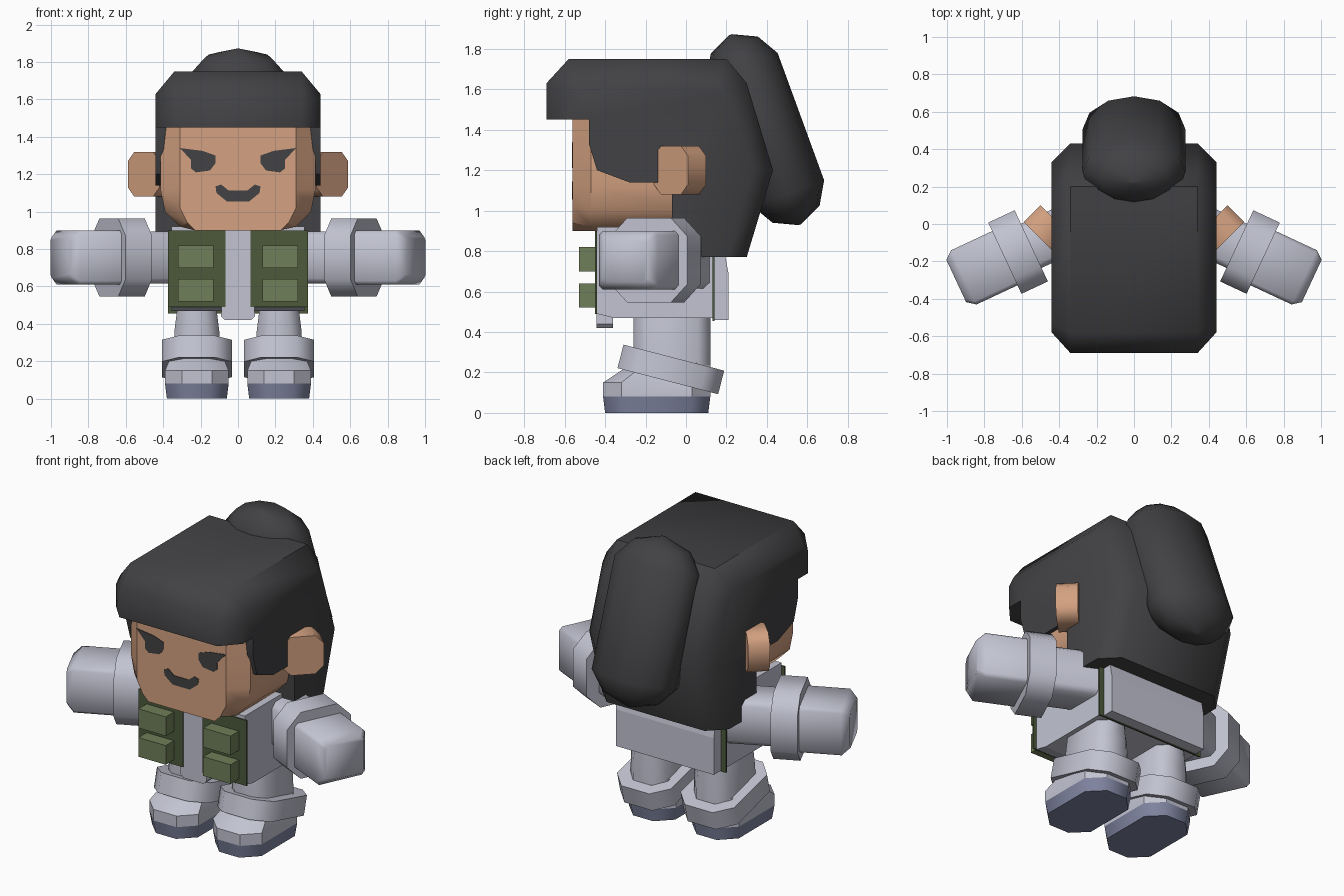
import bpy, bmesh, math
from mathutils import Vector, Matrix

if "Cube" in bpy.data.objects:
    bpy.data.objects.remove(bpy.data.objects["Cube"])


def material(name, rgb):
    m = bpy.data.materials.new(name)
    m.diffuse_color = (*rgb, 1)
    m.use_nodes = True
    m.node_tree.nodes["Principled BSDF"].inputs["Base Color"].default_value = m.diffuse_color
    return m


HAIR = material("charcoal", (0.054, 0.054, 0.058))
SKIN = material("skin", (0.66, 0.36, 0.22))
GREY = material("pale_grey", (0.54, 0.55, 0.64))
SOLE = material("slate_blue", (0.21, 0.23, 0.35))
VEST = material("dark_green", (0.072, 0.10, 0.043))
POCKET = material("light_green", (0.16, 0.21, 0.10))


def loft(name, rings, mat, angle=0, mat4=None, sx=1):
    """Bridge rings of equal length, cap both ends; sx=-1 mirrors across x."""
    bm = bmesh.new()
    vs = []
    for ring in rings:
        row = []
        for p in ring:
            v = Vector(p)
            if mat4:
                v = mat4 @ v
            row.append(bm.verts.new((v.x * sx, v.y, v.z)))
        vs.append(row)
    n = len(vs[0])
    for a, b in zip(vs, vs[1:]):
        for i in range(n):
            j = (i + 1) % n
            bm.faces.new((a[i], a[j], b[j], b[i]))
    bm.faces.new(vs[0][::-1])
    bm.faces.new(vs[-1])
    bmesh.ops.remove_doubles(bm, verts=bm.verts, dist=1e-4)
    bmesh.ops.recalc_face_normals(bm, faces=bm.faces)
    me = bpy.data.meshes.new(name)
    bm.to_mesh(me)
    bm.free()
    me.materials.append(mat)
    ob = bpy.data.objects.new(name, me)
    bpy.context.collection.objects.link(ob)
    if angle:
        bpy.ops.object.select_all(action='DESELECT')
        ob.select_set(True)
        bpy.context.view_layer.objects.active = ob
        bpy.ops.object.shade_smooth_by_angle(angle=math.radians(angle))
    return ob


def octo(a, b, c, z=0, ca=0, cb=0):
    """Rectangle of half sizes a, b with corners cut by c, at height z."""
    q = [(a, -b + c), (a, b - c), (a - c, b), (-a + c, b),
         (-a, b - c), (-a, -b + c), (-a + c, -b), (a - c, -b)]
    return [(x + ca, y + cb, z) for x, y in q]


def box(name, x0, x1, y0, y1, z0, z1, mat, sx=1):
    ring = [(x0, y0), (x1, y0), (x1, y1), (x0, y1)]
    return loft(name, [[(x, y, z) for x, y in ring] for z in (z0, z1)], mat, sx=sx)


# Hair: side profile, inset on the outer sides to chamfer the rim
mid = [(-.69, 1.45), (-.69, 1.63), (-.58, 1.75), (.20, 1.75), (.30, 1.63), (.43, 1.20),
       (.30, .77), (-.07, .77), (-.07, 1.14), (-.28, 1.14), (-.44, 1.20), (-.48, 1.33), (-.48, 1.45)]
rim = [(-.58, 1.45), (-.58, 1.59), (-.54, 1.63), (.16, 1.63), (.20, 1.58), (.33, 1.20),
       (.20, .77)] + mid[7:]
loft("hair", [[(x, y, z) for y, z in p] for x, p in
              ((-.44, rim), (-.34, mid), (.34, mid), (.44, rim))], HAIR, 50)

# Hair tail: tapered capsule leaning back
tail = Matrix.Translation((0, .22, 1.87)) @ Matrix(
    ((1, 0, 0, 0), (0, .939, .343, 0), (0, .343, -.939, 0), (0, 0, 0, 1)))
rings = []
for t, s in ((0, .04), (.055, .66), (.165, 1), (.835, 1), (.945, .66), (1, .04)):
    rings.append([(.275 * s * math.sin(k * math.pi / 6), .188 * s * math.cos(k * math.pi / 6), t)
                  for k in range(12)])
loft("hair_tail", rings, HAIR, 40, tail)

# Head: rounded jaw outline with chamfered front
half = [(.39, 1.50), (.415, 1.28), (.415, 1.12), (.39, 1.0), (.31, .92), (.22, .90)]
front = [(.31, 1.50), (.31, 1.28), (.31, 1.12), (.31, 1.02), (.27, .94), (.23, .90)]


def both(h):
    return h + [(-x, z) for x, z in reversed(h)]


loft("head", [[(x, y, z) for x, z in both(p)] for y, p in
              ((-.56, front), (-.47, half), (0, half))], SKIN, 35)

# Painted face: thin eye and mouth plates
eye = [(.31, 1.34), (.19, 1.325), (.12, 1.30), (.12, 1.26), (.15, 1.22),
       (.225, 1.21), (.25, 1.23), (.25, 1.275)]
mouth = [(.05, 1.113), (.09, 1.145), (.12, 1.135), (.115, 1.10), (.06, 1.055)]
for sx, side in ((1, "right"), (-1, "left")):
    loft("eye_" + side, [[(x, y, z) for x, z in eye] for y in (-.564, -.558)], HAIR, sx=sx)
loft("mouth", [[(x, y, z) for x, z in both(mouth)] for y in (-.564, -.558)], HAIR)

# Torso, centre strip and back slab
loft("torso", [[(x, y, z) for y, z in
                ((-.44, .49), (-.44, .92), (.13, .92), (.13, .47), (-.36, .47))]
               for x in (-.355, .355)], GREY)
loft("centre_strip", [[(x, y, z) for x, z in
                       ((-.08, .92), (.08, .92), (.09, .44), (.07, .42), (-.07, .42), (-.09, .44))]
                      for y in (-.442, -.36)], GREY)
loft("back_slab", [[(x, y, z) for y, z in
                    ((.14, .46), (.14, .90), (.17, .90), (.21, .69), (.21, .46))]
                   for x in (-.34, .34)], GREY)
box("vest_back", -.375, .375, .131, .14, .455, .90, VEST)

# Ear frame, arm frame and knee-band tilt
ear = Matrix.Translation((.46, -.03, 1.20)) @ Matrix.Rotation(math.radians(45), 4, 'Z') \
    @ Matrix.Rotation(math.radians(90), 4, 'X')
arm = Matrix.Translation((.62, -.15, .755)) @ Matrix.Rotation(math.radians(-25), 4, 'Z') \
    @ Matrix.Rotation(math.radians(90), 4, 'Y')
band = Matrix.Translation((.22, -.075, .215)) @ Matrix.Rotation(math.radians(-14.5), 4, 'X')

for sx, side in ((1, "right"), (-1, "left")):
    # Ear
    loft("ear_" + side, [octo(.12, .12, .05, z) for z in (-.063, .063)], SKIN, 50, ear, sx)

    # Vest front and its two pockets
    box("vest_front_" + side, .067, .375, -.449, -.441, .49, .90, VEST, sx)
    for name, z in (("upper", .70), ("lower", .52)):
        box(f"pocket_{name}_{side}", .13, .32, -.53, -.449, z, z + .12, POCKET, sx)

    # Arm: sleeve, cuff and hand
    loft("sleeve_" + side, [octo(.14, .13, .03, z) for z in (-.36, 0)], GREY, 50, arm, sx)
    loft("cuff_" + side, [octo(.208, .21, .09, z) for z in (-.078, .078)], GREY, 50, arm, sx)
    loft("hand_" + side, [octo(.145, .16, .02, 0), octo(.145, .16, .02, .32),
                          octo(.11, .125, .02, .365)], GREY, 60, arm, sx)

    # Leg, knee band, boot and sole
    loft("leg_" + side, [octo(.125, .19, .06, .14, .22, -.07), octo(.12, .19, .06, .36, .22, -.07),
                         octo(.105, .19, .06, .48, .22, -.07)], GREY, 50, None, sx)
    loft("leg_band_" + side, [octo(.187, .257, .09, z) for z in (-.06, .06)], GREY, 50, band, sx)
    loft("boot_" + side, [octo(.17, .265, .09, .08, .22, -.145), octo(.17, .265, .09, .15, .22, -.145),
                          octo(.13, .19, .07, .25, .22, -.07)], GREY, 30, None, sx)
    loft("sole_" + side, [octo(.16, .255, .09, 0, .22, -.145), octo(.17, .265, .09, .08, .22, -.145)],
         SOLE, 50, None, sx)
